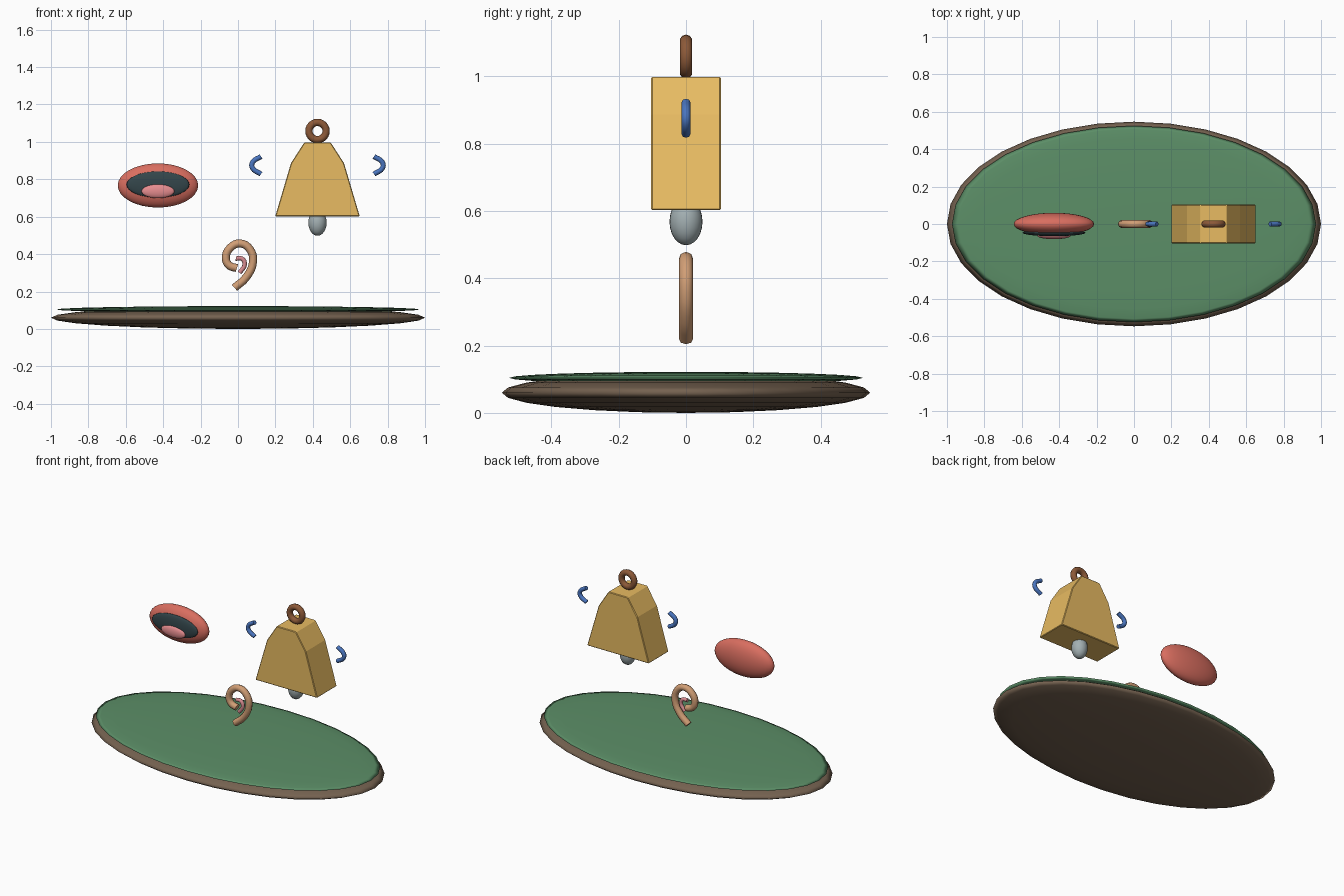
import bpy
from mathutils import Vector, Color

if "Cube" in bpy.data.objects:
    bpy.data.objects.remove(bpy.data.objects["Cube"])


def finish(ob, name, color, smooth=True):
    """Name the part and colour it (colours are given in sRGB)."""
    ob.name = name
    mat = bpy.data.materials.new(name + "_colour")
    mat.diffuse_color = (*Color(color).from_srgb_to_scene_linear(), 1)
    mat.use_nodes = True
    mat.node_tree.nodes["Principled BSDF"].inputs["Base Color"].default_value = mat.diffuse_color
    ob.data.materials.append(mat)
    if smooth and ob.type == 'MESH':
        for p in ob.data.polygons:
            p.use_smooth = True
    return ob


def ellipsoid(name, loc, radii, color, seg=32, rings=16):
    bpy.ops.mesh.primitive_uv_sphere_add(segments=seg, ring_count=rings, radius=1)
    ob = bpy.context.object
    for v in ob.data.vertices:
        v.co = Vector((v.co.x * radii[0], v.co.y * radii[1], v.co.z * radii[2]))
    ob.location = loc
    return finish(ob, name, color)


def tube(name, pts, radius, color):
    """Round smooth tube along (x, z) points in the y = 0 plane."""
    cu = bpy.data.curves.new(name, 'CURVE')
    cu.dimensions = '3D'
    cu.bevel_depth = radius
    cu.bevel_resolution = 2
    cu.resolution_u = 4
    cu.use_fill_caps = True
    sp = cu.splines.new('BEZIER')
    sp.bezier_points.add(len(pts) - 1)
    for bp, (x, z) in zip(sp.bezier_points, pts):
        bp.co = (x, 0, z)
        bp.handle_left_type = bp.handle_right_type = 'AUTO'
    ob = bpy.data.objects.new(name, cu)
    bpy.context.collection.objects.link(ob)
    return finish(ob, name, color)


BLUE = (0.29, 0.46, 0.75)
BELL_X = 0.425

# Oval base with a green top
ellipsoid("base", (0, 0, 0.06), (1, 0.547, 0.06), (0.46, 0.385, 0.315), 32, 12)
ellipsoid("base_top", (0, 0, 0.104), (0.973, 0.525, 0.018), (0.36, 0.56, 0.405), 32, 12)

# Mouth: lips, opening, tongue
ellipsoid("lips", (-0.428, 0, 0.767), (0.215, 0.06, 0.118), (0.85, 0.43, 0.375))
ellipsoid("mouth_opening", (-0.428, -0.047, 0.772), (0.168, 0.018, 0.07), (0.20, 0.27, 0.29))
ellipsoid("tongue", (-0.428, -0.064, 0.736), (0.088, 0.017, 0.037), (0.90, 0.55, 0.56))

# Bell body: extruded outline
half = [(0.226, 0.602), (0.142, 0.886), (0.07, 0.998)]
outline = half + [(-x, z) for x, z in reversed(half)]
n = len(outline)
verts = [(BELL_X + x, y, z) for y in (-0.104, 0.104) for x, z in outline]
faces = [tuple(range(n)), tuple(reversed(range(n, 2 * n)))]
faces += [(i, i + n, (i + 1) % n + n, (i + 1) % n) for i in range(n)]
me = bpy.data.meshes.new("bell")
me.from_pydata(verts, [], faces)
bell = bpy.data.objects.new("bell", me)
bpy.context.collection.objects.link(bell)
finish(bell, "bell", (0.91, 0.735, 0.385), smooth=False)
bev = bell.modifiers.new("soft_edges", 'BEVEL')
bev.width = 0.004
bev.segments = 1

# Bell loop and clapper
bpy.ops.mesh.primitive_torus_add(major_segments=24, minor_segments=10,
                                 major_radius=0.046, minor_radius=0.0195,
                                 location=(BELL_X, 0, 1.058), rotation=(1.5708, 0, 0))
finish(bpy.context.object, "bell_loop", (0.55, 0.35, 0.22))
ellipsoid("clapper", (BELL_X, 0, 0.568), (0.049, 0.049, 0.07), (0.64, 0.69, 0.70), 24, 12)

# Sound marks on both sides of the bell
arc = [(0.302, 0.922), (0.348, 0.889), (0.348, 0.861), (0.302, 0.828)]
for side, s in (("left", -1), ("right", 1)):
    tube("sound_mark_" + side, [(BELL_X + s * x, z) for x, z in arc], 0.0135, BLUE)

# Ear: outer curl and inner fold
tube("ear_outer", [(-0.019, 0.22), (0.043, 0.275), (0.08, 0.358), (0.064, 0.425),
                   (0.012, 0.457), (-0.043, 0.432), (-0.065, 0.38), (-0.048, 0.34),
                   (-0.006, 0.325)], 0.0215, (0.82, 0.62, 0.46))
tube("ear_inner", [(-0.012, 0.376), (0.022, 0.375), (0.036, 0.345), (0.008, 0.30)],
     0.012, (0.85, 0.55, 0.57))
